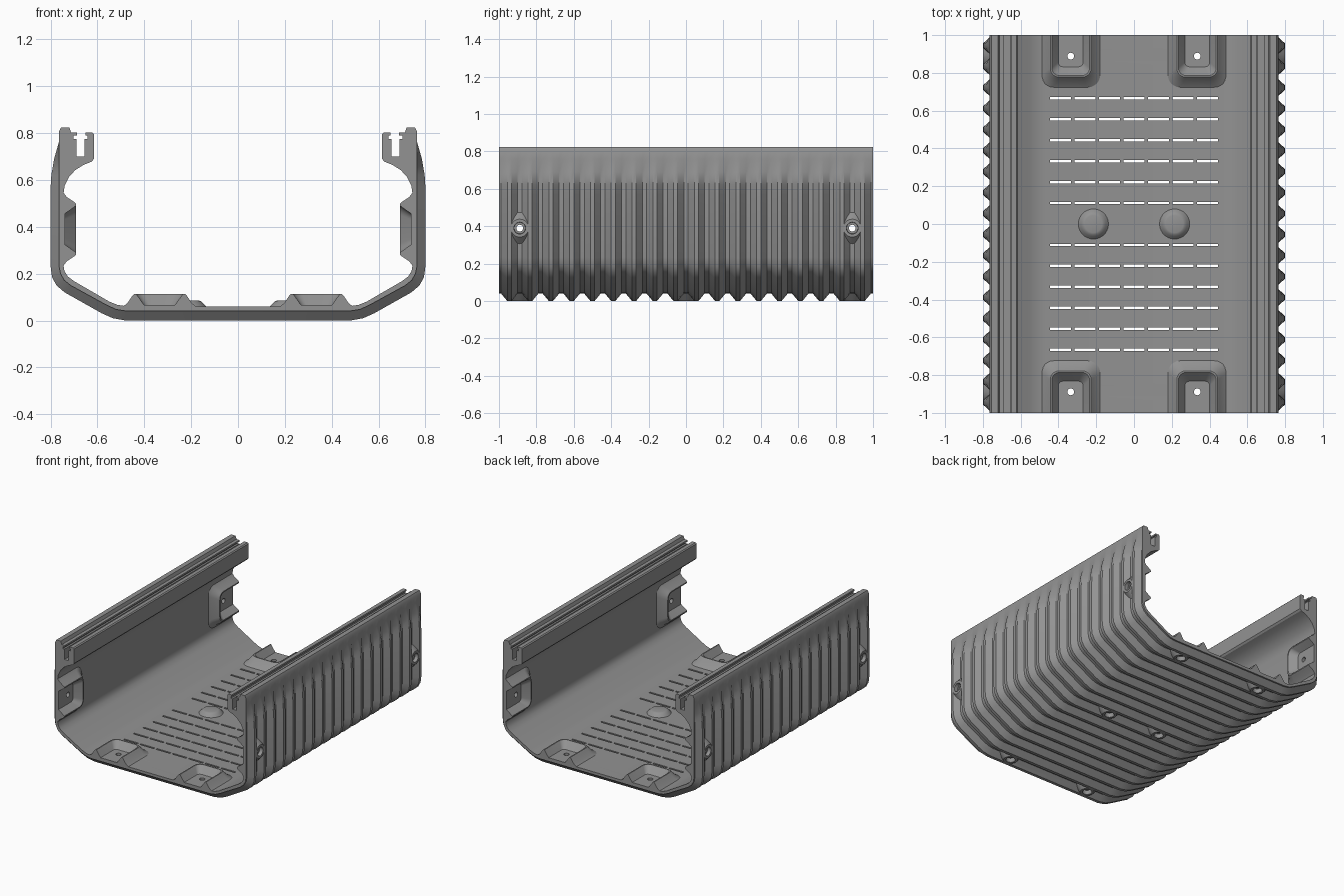
import bpy, bmesh, math
from mathutils import Matrix, Vector

cube = bpy.data.objects.get("Cube")
if cube:
    bpy.data.objects.remove(cube)

PITCH = 1 / 9           # rib spacing along the channel
GREY = (0.29, 0.29, 0.29, 1)
mat = bpy.data.materials.new("mid_grey")
mat.use_nodes = True
mat.diffuse_color = GREY
mat.node_tree.nodes["Principled BSDF"].inputs["Base Color"].default_value = GREY


def make_object(name, bm):
    bmesh.ops.recalc_face_normals(bm, faces=bm.faces)
    mesh = bpy.data.meshes.new(name)
    bm.to_mesh(mesh)
    bm.free()
    mesh.materials.append(mat)
    ob = bpy.data.objects.new(name, mesh)
    bpy.context.collection.objects.link(ob)
    return ob


def loft(bm, rings, closed=True):
    """Bridge rings of points; returns the vertex rings."""
    rows = [[bm.verts.new(p) for p in ring] for ring in rings]
    n = len(rows[0])
    for a, b in zip(rows, rows[1:]):
        for i in range(n if closed else n - 1):
            j = (i + 1) % n
            bm.faces.new((a[i], a[j], b[j], b[i]))
    return rows


def lathe(bm, profile, frame, sides=28):
    """Closed turned solid from (radius, height) pairs."""
    turn = [i * math.tau / sides for i in range(sides)]
    rows = loft(bm, [[frame @ Vector((r * math.cos(t), r * math.sin(t), h)) for t in turn]
                     for r, h in profile])
    bm.faces.new(rows[0])
    bm.faces.new(rows[-1])


# Channel shell: ribbed outside, smooth inside, slotted rail on each top edge
ridge = [(.48, 0), (.535, .01), (.58, .03), (.74, .12), (.775, .15), (.794, .185), (.8, .23),
         (.8, .57), (.797, .62), (.785, .69), (.765, .76)]
groove = [(.475, .04), (.52, .047), (.56, .065), (.715, .15), (.742, .172), (.758, .2), (.765, .235),
          (.765, .57), (.765, .62), (.765, .69), (.765, .76)]
rail = [(.765, .805), (.755, .825), (.72, .825), (.712, .802), (.688, .802), (.688, .79), (.703, .79),
        (.703, .775), (.69, .775), (.69, .7), (.656, .7), (.656, .775), (.643, .775), (.643, .79),
        (.65, .79), (.65, .802), (.622, .802), (.615, .795), (.615, .69), (.625, .678), (.66, .664),
        (.695, .642), (.722, .612), (.74, .575), (.745, .54)]
inside = [(.745, .235), (.741, .212), (.727, .188), (.7, .168), (.55, .081), (.515, .067), (.47, .06)]


def section(y, rise):
    outer = [Vector(g).lerp(Vector(r), rise) for g, r in zip(groove, ridge)]
    half = [tuple(p) for p in outer] + rail + inside
    full = half + [(-x, z) for x, z in reversed(half)]
    return [(x, y, z) for x, z in full]


stations = [section(-1, 0)]
for k in range(18):
    mid = -1 + (k + .5) * PITCH
    for offset, rise in ((-.044, 0), (-.011, 1), (.011, 1), (.044, 0)):
        stations.append(section(mid + offset, rise))
stations.append(section(1, 0))
bm = bmesh.new()
rows = loft(bm, stations)
bm.faces.new(rows[0])
bm.faces.new(rows[-1])
shell = make_object("channel_shell", bm)

# Mounting positions: local z points into the channel
END = 8 * PITCH
mounts = []
for sx in (-1, 1):
    for sy in (-1, 1):
        mounts.append((Matrix.Translation((sx * .335, 0, .06)), sy, .06))
        wall = Matrix.Translation((sx * .745, 0, .39)) @ Matrix.Rotation(-sx * math.pi / 2, 4, 'Y')
        mounts.append((wall, sy, .055))


# Open-ended pads with a tapered pocket
def pad_ring(half, reach, radius, height, sy, frame):
    inner = 1 - reach
    pts = [(-half, 1)]
    for cx, start in ((-half + radius, math.pi), (half - radius, 1.5 * math.pi)):
        for i in range(7):
            a = start + i * math.pi / 12
            pts.append((cx + radius * math.cos(a), inner + radius + radius * math.sin(a)))
    pts.append((half, 1))
    return [frame @ Vector((x, sy * y, height)) for x, y in pts]


bm = bmesh.new()
for frame, sy, depth in mounts:
    steps = [(.165, .285, .07, -.008), (.155, .275, .065, .001), (.138, .256, .06, .013),
             (.116, .23, .05, .046), (.108, .222, .045, .054), (.1, .214, .04, .054),
             (.066, .168, .025, .006)]
    rows = loft(bm, [pad_ring(*s, sy, frame) for s in steps], closed=False)
    bm.faces.new(rows[0])
    bm.faces.new(rows[-1])
    bm.faces.new([r[0] for r in rows] + [r[-1] for r in reversed(rows)])
pads = make_object("mounting_pads", bm)

# Screw bosses outside, and the drills that open them
bosses, cutter_bm, domes = bmesh.new(), bmesh.new(), bmesh.new()
for frame, sy, depth in mounts:
    place = frame @ Matrix.Translation((0, sy * END, 0))
    lathe(bosses, [(.09, -.014), (.048, -depth)], place)
    lathe(cutter_bm, [(.034, -.09), (.03, -.03), (.018, -.03), (.018, .03)], place)
for sx in (-1, 1):
    place = Matrix.Translation((sx * .215, 0, .06))
    lathe(bosses, [(.09, -.014), (.048, -.06)], place)
    lathe(cutter_bm, [(.034, -.09), (.03, -.03), (.018, -.03), (.018, -.016)], place)
    lathe(domes, [(.085, -.006), (.078, .002), (.066, .014), (.056, .023), (.046, .026)], place)
screw_bosses = make_object("screw_bosses", bosses)
center_domes = make_object("floor_domes", domes)

# Drain slots in the floor grooves
for row in range(1, 7):
    for sy in (-1, 1):
        for col in range(-3, 4):
            bmesh.ops.create_cube(cutter_bm, size=1, matrix=Matrix.Translation(
                (col * .13, sy * row * PITCH, .05)) @ Matrix.Diagonal((.112, .013, .1, 1)))
cutter = make_object("hole_cutter", cutter_bm)
cutter.hide_render = True

for ob in (shell, pads, screw_bosses, center_domes):
    bpy.ops.object.select_all(action='DESELECT')
    ob.select_set(True)
    bpy.context.view_layer.objects.active = ob
    if ob is not center_domes:
        cut = ob.modifiers.new("holes", 'BOOLEAN')
        cut.operation = 'DIFFERENCE'
        cut.solver = 'EXACT'
        cut.object = cutter
        bpy.ops.object.modifier_apply(modifier=cut.name)
    bpy.ops.object.shade_smooth_by_angle(angle=math.radians(28))
bpy.data.objects.remove(cutter)
